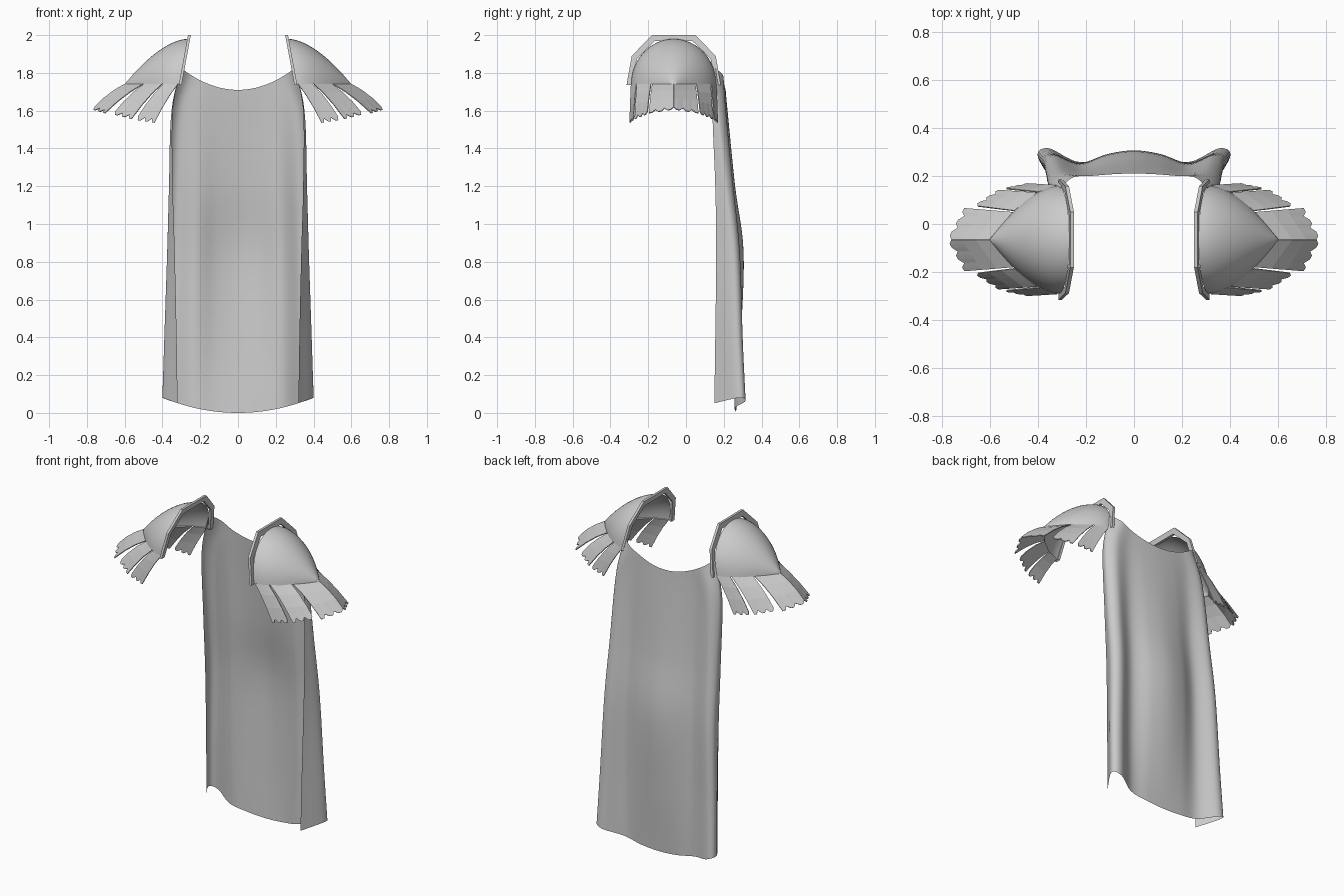
import bpy, bmesh
from math import sin, cos, pi
from mathutils import Vector

if "Cube" in bpy.data.objects:
    bpy.data.objects.remove(bpy.data.objects["Cube"])

grey = bpy.data.materials.new("plain_grey")
grey.use_nodes = True
grey.diffuse_color = (0.6, 0.6, 0.6, 1)
grey.node_tree.nodes["Principled BSDF"].inputs["Base Color"].default_value = (0.6, 0.6, 0.6, 1)

MID_Y = -0.065   # fore-and-aft middle of the shoulder guards
BASE_Z = 1.74    # lower edge of the shoulder guards


def grid_object(name, rows, smooth=True, mirror=False, thickness=0):
    """Skin a list of equally long point rows."""
    bm = bmesh.new()
    verts = [[bm.verts.new(p) for p in row] for row in rows]
    for r, s in zip(verts, verts[1:]):
        for i in range(len(r) - 1):
            bm.faces.new((r[i], r[i + 1], s[i + 1], s[i]))
    bmesh.ops.remove_doubles(bm, verts=bm.verts, dist=0.0005)
    bmesh.ops.recalc_face_normals(bm, faces=bm.faces)
    for f in bm.faces:
        f.smooth = smooth
    mesh = bpy.data.meshes.new(name)
    bm.to_mesh(mesh)
    bm.free()
    mesh.materials.append(grey)
    obj = bpy.data.objects.new(name, mesh)
    bpy.context.collection.objects.link(obj)
    if thickness:
        mod = obj.modifiers.new("thickness", "SOLIDIFY")
        mod.thickness = thickness
        mod.offset = 0
    if mirror:
        obj.modifiers.new("mirror", "MIRROR")
    return obj


def spline(points, steps):
    """Smooth curve through all the points."""
    p = [2 * points[0] - points[1], *points, 2 * points[-1] - points[-2]]
    out = []
    for a, b, c, d in zip(p, p[1:], p[2:], p[3:]):
        for k in range(steps):
            t = k / steps
            out.append(b + 0.5 * t * (c - a + t * (2 * a - 5 * b + 4 * c - d
                       + t * (3 * (b - c) + d - a))))
    return out + [points[-1]]


# Cape: one folded cross-section per height
def cape_section(z, drop, centre, groove, corner_x, corner_y, flap_x, flap_y):
    half = [(corner_x * 0.3, centre * 0.7 + groove * 0.3),
            (corner_x * 0.6, groove),
            (corner_x - 0.045, corner_y),
            (corner_x, corner_y - 0.035),
            (flap_x, flap_y)]
    pts = [(-x, y) for x, y in reversed(half)] + [(0, centre)] + half
    return spline([Vector((x, y, z - drop * max(0, 1 - (x / corner_x) ** 2)))
                   for x, y in pts], 6)


sections = [
    cape_section(1.82, 0.11, 0.21, 0.20, 0.295, 0.195, 0.305, 0.15),
    cape_section(1.60, 0, 0.22, 0.205, 0.35, 0.21, 0.345, 0.14),
    cape_section(1.20, 0, 0.26, 0.225, 0.365, 0.25, 0.345, 0.155),
    cape_section(0.85, 0, 0.305, 0.25, 0.375, 0.285, 0.335, 0.16),
    cape_section(0.40, 0, 0.29, 0.255, 0.39, 0.30, 0.325, 0.155),
    cape_section(0.08, 0.08, 0.265, 0.26, 0.40, 0.315, 0.32, 0.15),
]
columns = [spline(list(col), 6) for col in zip(*sections)]
grid_object("cape", columns)


# Shoulder domes: arches shrinking to a point at the outer end
def dome_point(t, angle):
    size = 1 - t ** 1.7
    up = sin(angle)
    x = 0.313 + 0.287 * t - 0.045 * up * (1 - t)
    return Vector((x, MID_Y + 0.225 * size * cos(angle), BASE_Z + 0.24 * size * up))


grid_object("shoulder_dome",
            [[dome_point(i / 16, pi * k / 24) for k in range(25)] for i in range(17)],
            mirror=True)


# Rims: flat-sided arch bands leaning inwards at the top
def rim_loop(half, shift):
    full = half + [(-v, z) for v, z in reversed(half)]
    return [Vector((0.298 - 0.185 * (z - BASE_Z) + shift, MID_Y + v, z)) for v, z in full]


outer = [(0.25, 1.735), (0.222, 1.89), (0.115, 2.0)]
inner = [(0.222, 1.735), (0.195, 1.875), (0.1, 1.968)]
loops = [rim_loop(outer, 0), rim_loop(outer, 0.015), rim_loop(inner, 0.015),
         rim_loop(inner, 0), rim_loop(outer, 0)]
grid_object("shoulder_rim", loops, smooth=False, mirror=True)


# Hanging strips with ragged hems, fanned around the dome's lower edge
def strip(name, t0, t1, hem0, hem1, side):
    a, b = dome_point(t0, 0), dome_point(t1, 0)
    c, d = Vector(hem0), Vector(hem1)
    rows = []
    count = 8
    for j in range(4):
        f = j / 3
        row = []
        for i in range(count + 1):
            s = i / count
            top, hem = a.lerp(b, s), c.lerp(d, s)
            hem.y += MID_Y
            ragged = 0.93 if i % 3 == 0 else 1.02
            p = top.lerp(hem, f * (ragged if j == 3 else 1))
            p.z += 0.012 * sin(pi * f)
            p.y = MID_Y + side * (p.y - MID_Y)
            row.append(p)
        rows.append(row)
    grid_object(name, rows, smooth=False, mirror=True, thickness=0.005)


for side, label in ((-1, "front"), (1, "back")):
    strip("outer_strip_" + label, 1, 0.66, (0.77, 0, 1.61), (0.70, 0.13, 1.59), side)
    strip("middle_strip_" + label, 0.64, 0.31, (0.66, 0.14, 1.585), (0.56, 0.205, 1.56), side)
    strip("inner_strip_" + label, 0.29, 0.02, (0.54, 0.212, 1.555), (0.44, 0.232, 1.54), side)
